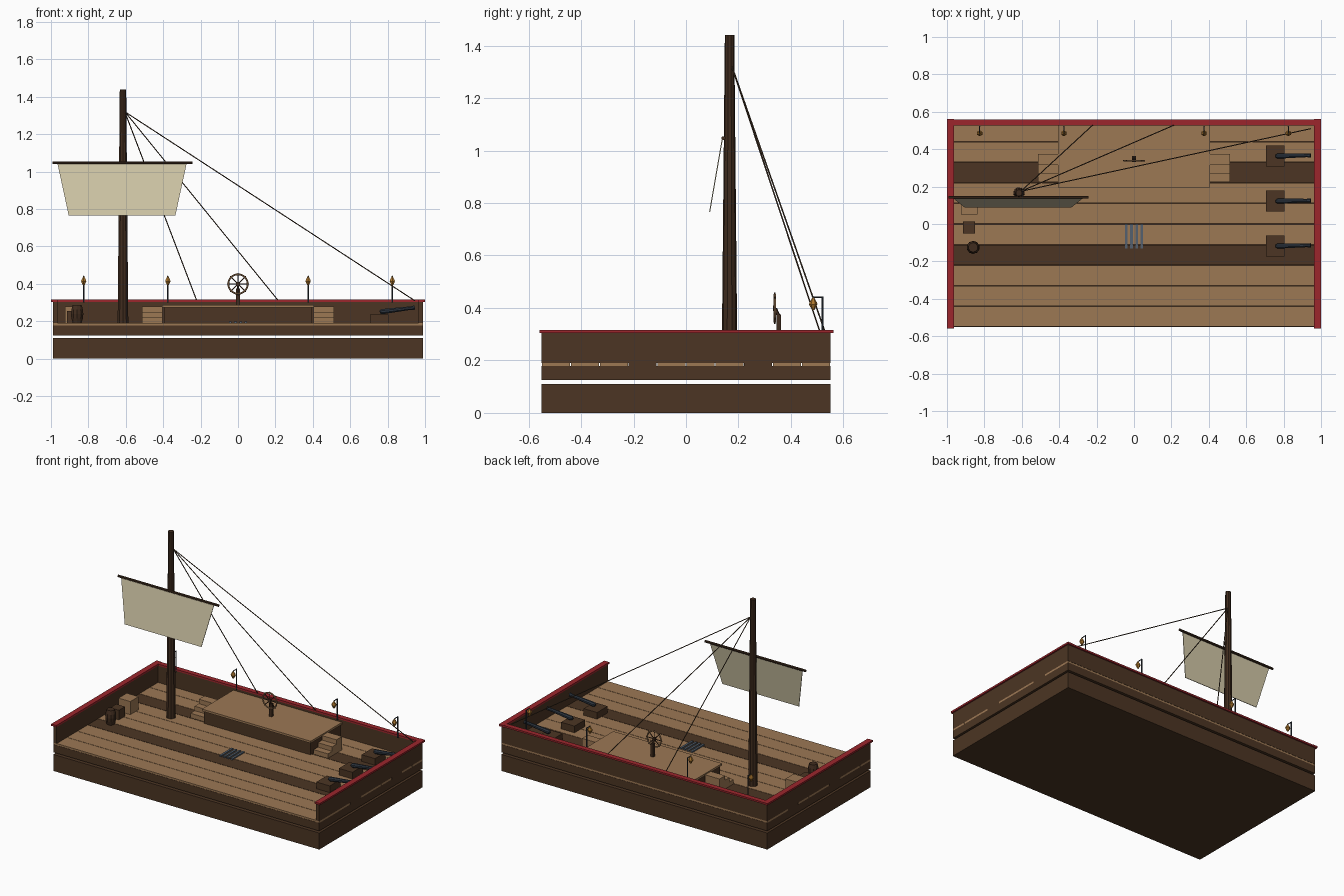
import bpy, math
from mathutils import Vector

if "Cube" in bpy.data.objects:
    bpy.data.objects.remove(bpy.data.objects["Cube"])


def mat(name, r, g, b):
    m = bpy.data.materials.new(name)
    lin = [((c / 255 + 0.055) / 1.055) ** 2.4 for c in (r, g, b)]
    m.diffuse_color = (*lin, 1)
    m.use_nodes = True
    m.node_tree.nodes["Principled BSDF"].inputs["Base Color"].default_value = m.diffuse_color
    return m


DARK = mat("dark wood", 76, 53, 35)
LIGHT = mat("light wood", 156, 120, 84)
MAST = mat("mast wood", 64, 44, 30)
RED = mat("red trim", 156, 38, 44)
SAIL = mat("sail cloth", 210, 200, 168)
IRON = mat("dark iron", 46, 54, 64)
STEEL = mat("grate steel", 84, 96, 110)
GOLD = mat("lantern gold", 176, 122, 48)
ROPE = mat("rope", 78, 60, 44)


def mesh(name, verts, faces, m):
    me = bpy.data.meshes.new(name)
    me.from_pydata(verts, [], faces)
    me.materials.append(m)
    o = bpy.data.objects.new(name, me)
    bpy.context.collection.objects.link(o)
    return o


def box(name, x0, x1, y0, y1, z0, z1, m):
    v = [(x, y, z) for x in (x0, x1) for y in (y0, y1) for z in (z0, z1)]
    f = [(0, 1, 3, 2), (4, 6, 7, 5), (0, 4, 5, 1), (2, 3, 7, 6), (0, 2, 6, 4), (1, 5, 7, 3)]
    return mesh(name, v, f, m)


def lathe(name, a, b, profile, m, n=8):
    """Rings of (fraction, radius) along the line a-b."""
    a, b = Vector(a), Vector(b)
    q = (b - a).to_track_quat('Z', 'Y')
    v, f = [], []
    for t, r in profile:
        for i in range(n):
            w = 2 * math.pi * (i + 0.5) / n
            v.append(a.lerp(b, t) + q @ Vector((r * math.cos(w), r * math.sin(w), 0)))
    for k in range(len(profile) - 1):
        for i in range(n):
            j = (i + 1) % n
            f.append((k * n + i, k * n + j, k * n + n + j, k * n + n + i))
    f += [tuple(reversed(range(n))), tuple(range(len(v) - n, len(v)))]
    return mesh(name, v, f, m)


def rod(name, a, b, r, m, n=6, r2=None):
    return lathe(name, a, b, [(0, r), (1, r2 or r)], m, n)


# hull slabs with an open seam between them
box("lower_hull", -0.99, 0.99, -0.55, 0.55, 0, 0.111, DARK)
box("upper_hull", -0.99, 0.99, -0.55, 0.55, 0.125, 0.178, DARK)

# deck planks
for i in range(10):
    y = -0.55 + 0.11 * i
    box("deck_plank", -0.99, 0.99, y + 0.0015, y + 0.1085, 0.178, 0.19,
        DARK if i in (3, 7) else LIGHT)

# bulwarks and red rails on three sides
for s in (-1, 1):
    xa, xb = sorted((s * 0.965, s * 0.99))
    box("side_wall", xa, xb, -0.55, 0.55, 0.19, 0.304, DARK)
    xa, xb = sorted((s * 0.962, s * 1.0))
    box("side_rail", xa, xb, -0.558, 0.562, 0.304, 0.316, RED)
box("back_wall", -0.965, 0.965, 0.528, 0.55, 0.19, 0.304, DARK)
box("back_rail", -0.962, 0.962, 0.526, 0.56, 0.304, 0.3155, RED)

# raised deck with a staircase on each side
box("raised_deck_body", -0.395, 0.395, 0.205, 0.528, 0.19, 0.274, DARK)
box("raised_deck_top", -0.405, 0.405, 0.195, 0.528, 0.274, 0.288, LIGHT)
for s in (-1, 1):
    xa, xb = sorted((s * 0.405, s * 0.512))
    for k in range(3):
        y = 0.225 + 0.045 * k
        box("stair_step", xa, xb, y, 0.375, 0.19 + 0.03 * k, 0.22 + 0.03 * k, LIGHT)

# mast, yard and sail
rod("mast", (-0.615, 0.166, 0.19), (-0.615, 0.166, 1.44), 0.03, MAST, 10, 0.018)
rod("yard", (-0.992, 0.143, 1.047), (-0.243, 0.143, 1.047), 0.008, MAST, 8)
v = [(x, y + d, z) for d in (-0.002, 0.002) for x, y, z in
     ((-0.905, 0.09, 0.765), (-0.335, 0.09, 0.765), (-0.275, 0.138, 1.042), (-0.965, 0.138, 1.042))]
mesh("sail", v, [(0, 1, 2, 3), (7, 6, 5, 4)] +
     [(i, i + 4, (i + 1) % 4 + 4, (i + 1) % 4) for i in range(4)], SAIL)

# stays
for end in ((-0.222, 0.528, 0.314), (0.212, 0.528, 0.314), (0.945, 0.51, 0.31)):
    rod("stay_rope", (-0.605, 0.175, 1.32), end, 0.003, ROPE, 5)

# lanterns on hooked posts along the back rail
for x in (-0.825, -0.375, 0.375, 0.825):
    rod("lantern_post", (x, 0.52, 0.30), (x, 0.52, 0.443), 0.004, IRON)
    rod("lantern_arm", (x, 0.523, 0.441), (x, 0.483, 0.441), 0.003, IRON)
    lathe("lantern", (x, 0.485, 0.392), (x, 0.485, 0.44),
          [(0, 0.005), (0.45, 0.016), (0.6, 0.014), (1, 0.003)], GOLD, 6)

# ship's wheel on a pedestal
box("wheel_pedestal", -0.01, 0.01, 0.345, 0.363, 0.288, 0.375, MAST)
rod("wheel_axle", (0, 0.355, 0.365), (0, 0.34, 0.398), 0.007, MAST)
C = Vector((0, 0.338, 0.399))
bpy.ops.mesh.primitive_torus_add(major_segments=20, minor_segments=6, major_radius=0.052,
                                 minor_radius=0.005, location=C, rotation=(math.pi / 2, 0, 0))
rim = bpy.context.object
rim.name = "wheel_rim"
rim.data.materials.append(LIGHT)
rod("wheel_hub", C - Vector((0, 0.006, 0)), C + Vector((0, 0.006, 0)), 0.012, MAST, 8)
for k in range(8):
    w = k * math.pi / 4
    rod("wheel_spoke", C, C + 0.06 * Vector((math.cos(w), 0, math.sin(w))), 0.003, MAST, 5)

# cannons pointing over the right side
for y in (0.363, 0.122, -0.118):
    box("cannon_carriage", 0.705, 0.805, y - 0.056, y + 0.056, 0.19, 0.235, DARK)
    lathe("cannon_barrel", (0.758, y, 0.25), (0.945, y + 0.004, 0.273),
          [(0, 0.008), (0.06, 0.015), (0.9, 0.01), (0.92, 0.012), (1, 0.012)], IRON, 8)

# floor grate
for k in range(4):
    x = -0.041 + 0.0275 * k
    box("grate_bar", x - 0.007, x + 0.007, -0.13, 0.0, 0.19, 0.198, STEEL)

# cargo
box("large_crate", -0.925, -0.837, 0.05, 0.138, 0.19, 0.278, LIGHT)
box("small_crate", -0.915, -0.85, -0.052, 0.013, 0.19, 0.255, DARK)
lathe("barrel", (-0.86, -0.125, 0.19), (-0.86, -0.125, 0.288),
      [(0, 0.025), (0.25, 0.032), (0.5, 0.035), (0.75, 0.032), (1, 0.025)], MAST, 10)
